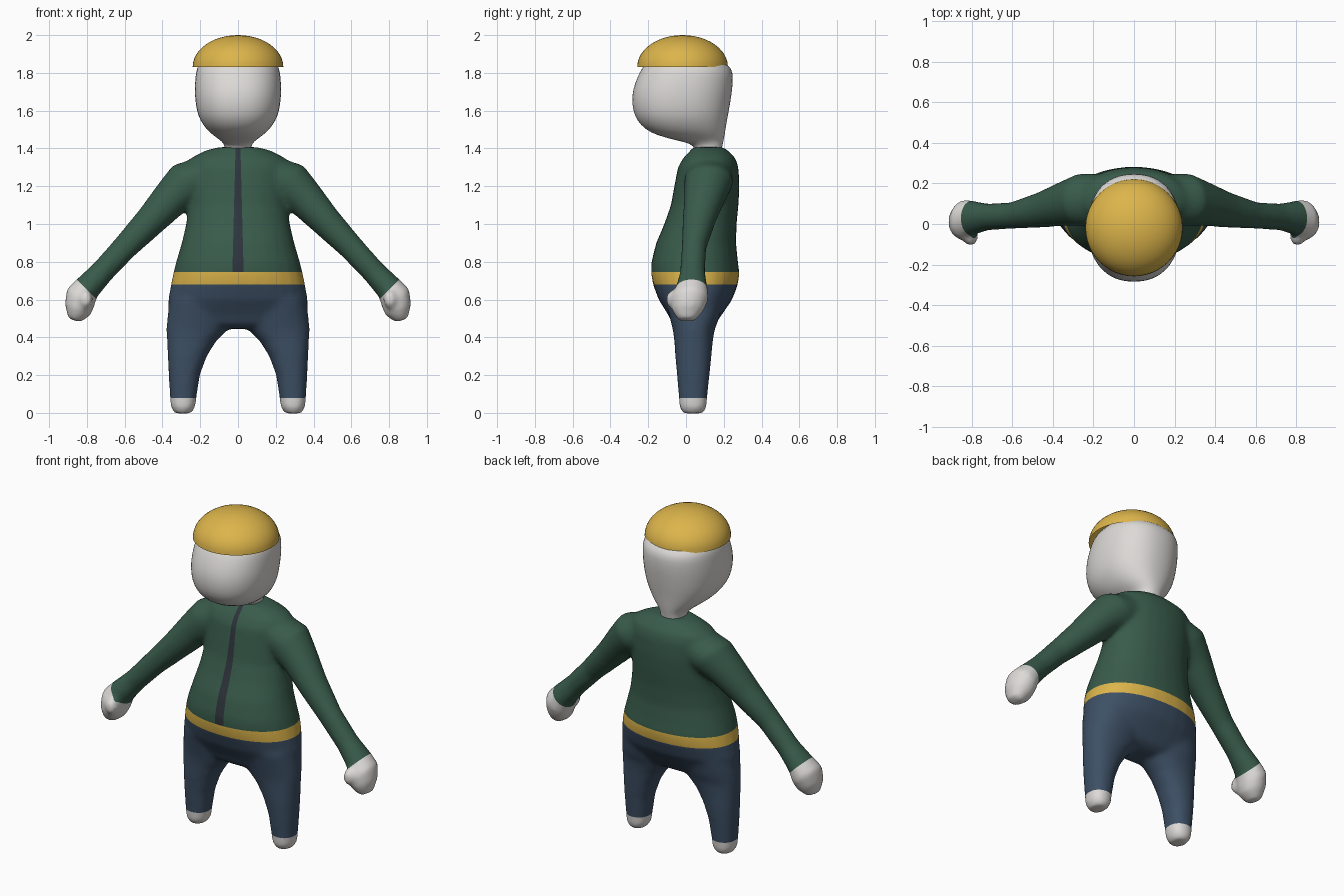
import bpy, bmesh, math
from mathutils import Vector, Matrix

if "Cube" in bpy.data.objects:
    bpy.data.objects.remove(bpy.data.objects["Cube"])


def material(name, rgb):
    m = bpy.data.materials.new(name)
    m.use_nodes = True
    m.diffuse_color = (*rgb, 1)
    m.node_tree.nodes["Principled BSDF"].inputs["Base Color"].default_value = (*rgb, 1)
    return m


green = material("jacket green", (0.04, 0.105, 0.07))
navy = material("trouser navy", (0.047, 0.08, 0.13))
gold = material("gold", (0.72, 0.46, 0.07))
pale = material("pale skin", (0.72, 0.70, 0.68))
dark = material("zip dark", (0.027, 0.035, 0.045))


def loft(bm, rings, power=2.0, sides=28):
    """Closed skin over rings given as (centre, half axis u, half axis v)."""
    def soft(t):
        return math.copysign(abs(t) ** (2 / power), t)
    loops = []
    for c, u, v in rings:
        angles = [math.tau * i / sides for i in range(sides)]
        loops.append([bm.verts.new(c + u * soft(math.cos(a)) + v * soft(math.sin(a)))
                      for a in angles])
    for a, b in zip(loops, loops[1:]):
        for i in range(sides):
            j = (i + 1) % sides
            bm.faces.new((a[i], a[j], b[j], b[i]))
    bm.faces.new(loops[0][::-1])
    bm.faces.new(loops[-1])


def level_ring(z, x0, x1, y0, y1):
    return (Vector(((x0 + x1) / 2, (y0 + y1) / 2, z)),
            Vector(((x1 - x0) / 2, 0, 0)), Vector((0, (y1 - y0) / 2, 0)))


def make_object(name, bm, mats):
    bmesh.ops.recalc_face_normals(bm, faces=bm.faces)
    mesh = bpy.data.meshes.new(name)
    bm.to_mesh(mesh)
    bm.free()
    ob = bpy.data.objects.new(name, mesh)
    bpy.context.collection.objects.link(ob)
    for m in mats:
        mesh.materials.append(m)
    return ob


def activate(ob):
    bpy.ops.object.select_all(action='DESELECT')
    ob.select_set(True)
    bpy.context.view_layer.objects.active = ob


# Torso: height, half width, front, back
torso = [(0.445, 0.2, -0.03, 0.11), (0.47, 0.33, -0.07, 0.155), (0.52, 0.37, -0.095, 0.19),
         (0.6, 0.37, -0.145, 0.245), (0.68, 0.355, -0.175, 0.275), (0.74, 0.343, -0.185, 0.283),
         (0.8, 0.328, -0.183, 0.275), (0.9, 0.298, -0.158, 0.265), (1.0, 0.275, -0.115, 0.268),
         (1.1, 0.262, -0.08, 0.278), (1.2, 0.265, -0.062, 0.283), (1.3, 0.27, -0.043, 0.278),
         (1.35, 0.25, -0.015, 0.262), (1.39, 0.17, 0.025, 0.22), (1.407, 0.1, 0.035, 0.2)]
body = bmesh.new()
loft(body, [level_ring(z, -x, x, f, b) for z, x, f, b in torso], 2.15)

# Legs: height, inner, outer, front, back
leg = [(0.6, 0.03, 0.36, -0.11, 0.2), (0.5, 0.03, 0.375, -0.085, 0.175),
       (0.44, 0.055, 0.379, -0.07, 0.152), (0.38, 0.115, 0.376, -0.062, 0.142),
       (0.3, 0.165, 0.372, -0.057, 0.135), (0.2, 0.202, 0.367, -0.048, 0.125),
       (0.08, 0.22, 0.36, -0.038, 0.112), (0.03, 0.226, 0.356, -0.035, 0.11),
       (-0.003, 0.25, 0.335, -0.015, 0.09)]

# Arms and hands: centre x, y, z, tilt of the section, half height, half depth
arm = [(0.16, 0.12, 1.26, 48, 0.115, 0.125), (0.26, 0.12, 1.22, 46, 0.125, 0.13),
       (0.35, 0.1, 1.14, 44, 0.102, 0.11), (0.46, 0.07, 1.02, 44, 0.084, 0.088),
       (0.6, 0.042, 0.875, 44, 0.068, 0.066), (0.72, 0.035, 0.745, 44, 0.064, 0.066),
       (0.8, 0.03, 0.66, 43, 0.072, 0.085), (0.835, 0.02, 0.605, 36, 0.088, 0.1),
       (0.85, 0.01, 0.545, 25, 0.074, 0.085), (0.868, 0.005, 0.49, 20, 0.034, 0.045)]

for side in (1, -1):
    loft(body, [level_ring(z, *sorted((side * a, side * b)), f, k) for z, a, b, f, k in leg], 2.2)
    rings = []
    for x, y, z, tilt, h, d in arm:
        t = math.radians(tilt)
        rings.append((Vector((side * x, y, z)),
                      Vector((side * h * math.cos(t), 0, h * math.sin(t))), Vector((0, d, 0))))
    loft(body, rings)
    # Thumb
    bmesh.ops.create_uvsphere(body, u_segments=16, v_segments=10, radius=1, matrix=(
        Matrix.Translation((side * 0.805, -0.07, 0.6)) @ Matrix.Diagonal((0.036, 0.038, 0.05, 1))))

# Fuse the limbs and torso into one smooth skin
figure = make_object("clothed_body", body, [green, navy, gold, pale, dark])
activate(figure)
remesh = figure.modifiers.new("fuse", 'REMESH')
remesh.mode = 'VOXEL'
remesh.voxel_size = 0.014
blend = figure.modifiers.new("blend", 'SMOOTH')
blend.factor = 0.5
blend.iterations = 10
for name in ("fuse", "blend"):
    bpy.ops.object.modifier_apply(modifier=name)

# Cut clean colour borders
BELT_LOW, BELT_TOP, ANKLE, CUFF = 0.68, 0.745, 0.08, 0.147
bm = bmesh.new()
bm.from_mesh(figure.data)


def cut(point, normal, keep):
    faces = [f for f in bm.faces if keep(f.calc_center_median())]
    geom = faces + list({e for f in faces for e in f.edges}) + list({v for f in faces for v in f.verts})
    bmesh.ops.bisect_plane(bm, geom=geom, plane_co=point, plane_no=normal, dist=1e-5)


for z in (BELT_LOW, BELT_TOP, ANKLE):
    cut((0, 0, z), (0, 0, 1), lambda c: abs(c.x) < 0.45)
for side in (1, -1):
    cut((side * CUFF, 0, 0), (side, 0, -1), lambda c: c.x * side > 0.5)
    cut((side * 0.013, 0, 1.4), (side * 0.66, 0, 0.017),
        lambda c: abs(c.x) < 0.1 and c.y < 0.12 and c.z > 0.7)


def zip_half_width(z):
    return 0.013 + (1.4 - z) * 0.017 / 0.66


for f in bm.faces:
    c = f.calc_center_median()
    f.smooth = True
    if abs(c.x) > 0.5:
        f.material_index = 3 if abs(c.x) - c.z > CUFF else 0
    elif c.z < ANKLE:
        f.material_index = 3
    elif c.z < BELT_LOW:
        f.material_index = 1
    elif c.z < BELT_TOP:
        f.material_index = 2
    elif abs(c.x) < zip_half_width(c.z) and c.y < 0.1 and f.normal.y < 0:
        f.material_index = 4
    else:
        f.material_index = 0
bm.to_mesh(figure.data)
bm.free()

# Head and neck: height, half width, front, back
head = [(1.36, 0.07, 0.05, 0.185), (1.4, 0.07, 0.045, 0.19), (1.425, 0.075, 0.03, 0.195),
        (1.445, 0.095, -0.06, 0.2), (1.47, 0.132, -0.155, 0.205), (1.5, 0.167, -0.217, 0.21),
        (1.55, 0.202, -0.262, 0.218), (1.6, 0.219, -0.281, 0.228), (1.66, 0.228, -0.288, 0.238),
        (1.72, 0.23, -0.28, 0.247), (1.78, 0.226, -0.257, 0.25), (1.825, 0.22, -0.235, 0.244),
        (1.865, 0.195, -0.2, 0.195), (1.91, 0.14, -0.15, 0.12)]
bm = bmesh.new()
loft(bm, [level_ring(z, -x, x, f, b) for z, x, f, b in head], 2.25, 32)
head_ob = make_object("head", bm, [pale])
head_ob.modifiers.new("soften", 'SUBSURF').levels = 1
head_ob.modifiers["soften"].render_levels = 1
activate(head_ob)
bpy.ops.object.shade_smooth()

# Cap: open half dome
bm = bmesh.new()
bmesh.ops.create_uvsphere(bm, u_segments=48, v_segments=24, radius=1)
bmesh.ops.delete(bm, geom=[v for v in bm.verts if v.co.z < -0.01], context='VERTS')
bmesh.ops.transform(bm, verts=bm.verts, matrix=(
    Matrix.Translation((0, -0.018, 1.832)) @ Matrix.Diagonal((0.24, 0.24, 0.168, 1))))
cap = make_object("cap", bm, [gold])
activate(cap)
bpy.ops.object.shade_smooth()
